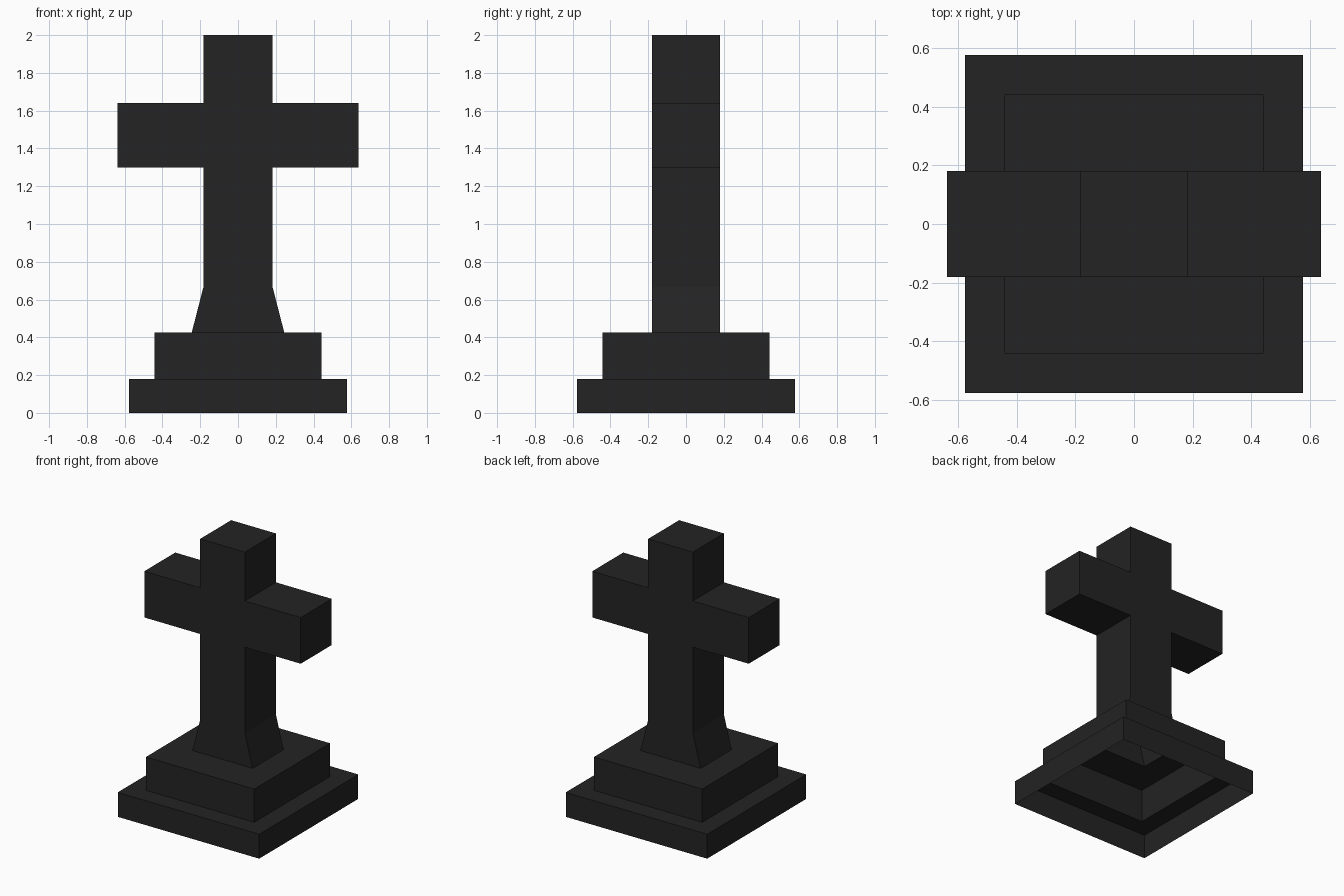
import bpy
import bmesh

if "Cube" in bpy.data.objects:
    bpy.data.objects.remove(bpy.data.objects["Cube"])

stone = bpy.data.materials.new("dark stone")
stone.diffuse_color = (0.017, 0.017, 0.017, 1)
stone.use_nodes = True
stone.node_tree.nodes["Principled BSDF"].inputs["Base Color"].default_value = stone.diffuse_color


def finish(name, bm):
    mesh = bpy.data.meshes.new(name)
    bm.to_mesh(mesh)
    bm.free()
    mesh.materials.append(stone)
    obj = bpy.data.objects.new(name, mesh)
    bpy.context.collection.objects.link(obj)
    return obj


def step(name, half, z0, z1, hole_x, hole_y):
    """Square step, open below, with a hole in its top for the part above."""
    bm = bmesh.new()
    rings = []
    for hx, hy, z in ((half, half, z0), (half, half, z1), (hole_x, hole_y, z1)):
        rings.append([bm.verts.new((sx * hx, sy * hy, z))
                      for sx, sy in ((-1, -1), (1, -1), (1, 1), (-1, 1))])
    for low, high in zip(rings, rings[1:]):
        for i in range(4):
            j = (i + 1) % 4
            bm.faces.new((low[i], low[j], high[j], high[i]))
    return finish(name, bm)


# Two hollow plinth steps
step("lower_step", 0.576, 0.0, 0.18, 0.441, 0.441)
step("upper_step", 0.441, 0.18, 0.425, 0.245, 0.18)

# Cross with flared foot: mirrored outline, extruded in depth, open at the foot
right = [(0.245, 0.425), (0.182, 0.67), (0.182, 1.30), (0.637, 1.30),
         (0.637, 1.64), (0.182, 1.64), (0.182, 2.0)]
outline = right + [(-x, z) for x, z in reversed(right)]
bm = bmesh.new()
front = [bm.verts.new((x, -0.18, z)) for x, z in outline]
back = [bm.verts.new((x, 0.18, z)) for x, z in outline]
bm.faces.new(front)
bm.faces.new(back[::-1])
for i in range(len(outline) - 1):
    bm.faces.new((front[i + 1], front[i], back[i], back[i + 1]))
finish("cross", bm)
